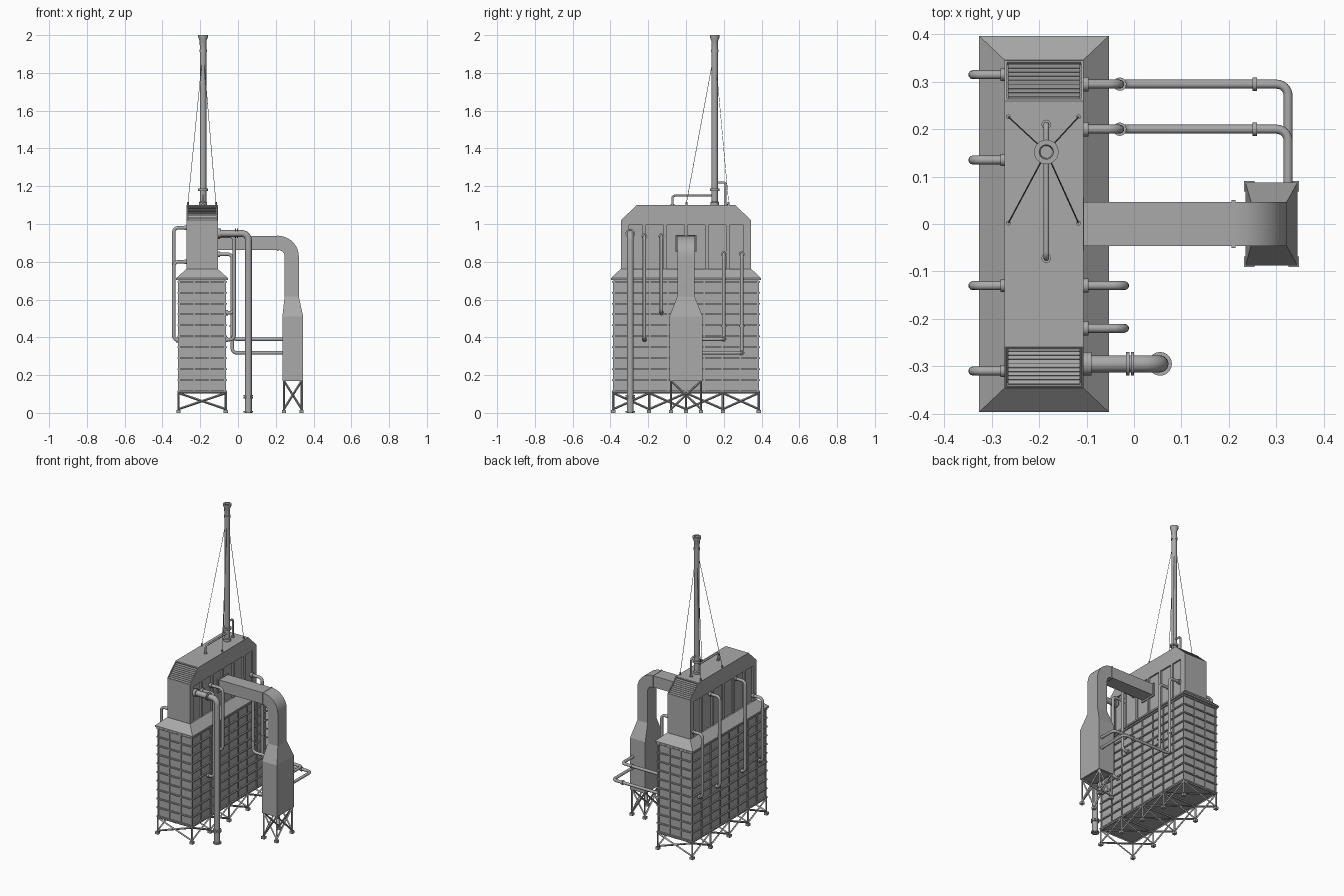
import bpy, bmesh, math
from mathutils import Vector

cube = bpy.data.objects.get("Cube")
if cube:
    bpy.data.objects.remove(cube)

grey = bpy.data.materials.new("plain_grey_metal")
grey.use_nodes = True
grey.diffuse_color = (0.4, 0.4, 0.4, 1)
grey.node_tree.nodes["Principled BSDF"].inputs["Base Color"].default_value = (0.4, 0.4, 0.4, 1)


def link(name, data):
    ob = bpy.data.objects.new(name, data)
    data.materials.append(grey)
    bpy.context.collection.objects.link(ob)
    return ob


def finish(name, bm, smooth=False):
    bmesh.ops.recalc_face_normals(bm, faces=bm.faces)
    me = bpy.data.meshes.new(name)
    bm.to_mesh(me)
    bm.free()
    ob = link(name, me)
    if smooth:
        bpy.ops.object.select_all(action='DESELECT')
        ob.select_set(True)
        bpy.context.view_layer.objects.active = ob
        bpy.ops.object.shade_smooth_by_angle()
    return ob


def loft(bm, rings):
    """Skin a list of equal-length point rings, capped at both ends."""
    vs = [[bm.verts.new(p) for p in r] for r in rings]
    n = len(vs[0])
    for a, b in zip(vs, vs[1:]):
        for i in range(n):
            bm.faces.new((a[i], a[(i + 1) % n], b[(i + 1) % n], b[i]))
    return bm.faces.new(vs[0]), bm.faces.new(vs[-1])


def rect(x, y, z, hx, hy):
    return [(x - hx, y - hy, z), (x + hx, y - hy, z), (x + hx, y + hy, z), (x - hx, y + hy, z)]


def box(bm, x, y, z0, z1, hx, hy):
    loft(bm, [rect(x, y, z0, hx, hy), rect(x, y, z1, hx, hy)])


def disc(bm, centre, axis, r, h):
    rot = Vector((0, 0, 1)).rotation_difference(Vector(axis)).to_matrix().to_4x4()
    rot.translation = centre
    bmesh.ops.create_cone(bm, cap_ends=True, segments=20, radius1=r, radius2=r, depth=h, matrix=rot)


def rods(name, paths, r, res=0):
    """Round tubes, or square bars when res is 0, along straight-segment paths."""
    cu = bpy.data.curves.new(name, 'CURVE')
    cu.dimensions = '3D'
    cu.bevel_depth, cu.bevel_resolution, cu.use_fill_caps = r, res, True
    for path in paths:
        sp = cu.splines.new('POLY')
        sp.points.add(len(path) - 1)
        for p, co in zip(sp.points, path):
            p.co = (*co, 1)
        sp.use_smooth = res > 0
    return link(name, cu)


def rounded(path, rad):
    """Replace each corner of a path with an elbow."""
    pts = [Vector(p) for p in path]
    out = [pts[0]]
    for a, b, c in zip(pts, pts[1:], pts[2:]):
        p, q = b + (a - b).normalized() * rad, b + (c - b).normalized() * rad
        o = p + q - b
        for i in range(7):
            t = i * math.pi / 12
            out.append(o + (p - o) * math.cos(t) + (q - o) * math.sin(t))
    return out + [pts[-1]]


CX = -0.19

# Lower casing with a grid of raised ribs
bm = bmesh.new()
box(bm, CX, 0, 0.11, 0.71, 0.122, 0.382)
finish("lower_casing", bm)
bm = bmesh.new()
for i in range(11):
    z = 0.115 + i * 0.058
    box(bm, CX, 0, z - 0.004, z + 0.004, 0.131, 0.391)
for s in (-1, 1):
    for i in range(9):
        box(bm, CX + s * 0.122, -0.382 + i * 0.0955, 0.11, 0.7, 0.005, 0.004)
    for i in range(4):
        box(bm, CX - 0.122 + i * 0.0813, s * 0.382, 0.11, 0.7, 0.004, 0.005)
finish("casing_ribs", bm)

# Sloping shoulder roof with an eave
bm = bmesh.new()
loft(bm, [rect(CX, 0, 0.703, 0.137, 0.397), rect(CX, 0, 0.713, 0.137, 0.397),
          rect(CX, 0, 0.762, 0.083, 0.346)])
finish("shoulder_roof", bm)

# Upper casing: recessed walls between pilasters under a chamfered cap
def prism(bm, hx, prof):
    loft(bm, [[(CX + s * hx, y, z) for y, z in prof] for s in (-1, 1)])

bm = bmesh.new()
prism(bm, 0.073, [(-0.345, 0.75), (0.345, 0.75), (0.345, 1.01), (-0.345, 1.01)])
for y in (-0.325, -0.22, -0.11, 0, 0.11, 0.22, 0.325):
    box(bm, CX, y, 0.75, 1.005, 0.083, 0.02 if abs(y) > 0.3 else 0.009)
finish("upper_walls", bm)
bm = bmesh.new()
prism(bm, 0.083, [(-0.345, 0.995), (0.345, 0.995), (0.345, 1.02), (0.26, 1.1), (-0.26, 1.1), (-0.345, 1.02)])
bmesh.ops.recalc_face_normals(bm, faces=bm.faces)
slopes = [f for f in bm.faces if abs(f.normal.y) > 0.3 and f.normal.z > 0.3]
bmesh.ops.inset_individual(bm, faces=slopes, thickness=0.007, depth=0)
bmesh.ops.inset_individual(bm, faces=slopes, thickness=0.0005, depth=-0.008)
finish("upper_cap", bm)

# Louvre slats in both sloping ends
bm = bmesh.new()
for s in (-1, 1):
    for i in range(9):
        t = (i + 0.9) / 9.8
        y, z = s * (0.345 - 0.085 * t), 1.02 + 0.08 * t
        loft(bm, [[(CX + e * 0.076, y + a * s, z + b) for a, b in
                   ((-0.007, -0.005), (-0.009, -0.001), (0.0, 0.001), (0.001, -0.003))] for e in (-1, 1)])
finish("louvre_slats", bm)

# Support frames: legs, feet, rails and cross braces
def frame(name, cx, hx, ys, top, r):
    bm, bars = bmesh.new(), []
    xs = (cx - hx, cx + hx)
    for x in xs:
        for y in ys:
            bars.append([(x, y, 0), (x, y, top)])
            box(bm, x, y, 0, 0.016, 0.011, 0.011)
        bars.append([(x, ys[0], top - r), (x, ys[-1], top - r)])
        for a, b in zip(ys, ys[1:]):
            bars += [[(x, a, 0.02), (x, b, top - 0.01)], [(x, b, 0.02), (x, a, top - 0.01)]]
    for y in ys:
        bars.append([(xs[0], y, top - r), (xs[1], y, top - r)])
        bars += [[(xs[0], y, 0.02), (xs[1], y, top - 0.01)], [(xs[1], y, 0.02), (xs[0], y, top - 0.01)]]
    finish(name + "_feet", bm)
    rods(name + "_frame", bars, r)

frame("casing", CX, 0.125, (-0.385, -0.195, 0, 0.195, 0.385), 0.115, 0.006)
frame("hopper", 0.29, 0.047, (-0.08, 0.08), 0.18, 0.006)

# Rectangular duct with a curved bend into the side tower
bm = bmesh.new()
def section(x, z, a):
    dx, dz = math.sin(a) * 0.0375, math.cos(a) * 0.0375
    return [(x - dx, -0.046, z - dz), (x + dx, -0.046, z + dz), (x + dx, 0.046, z + dz), (x - dx, 0.046, z - dz)]

rings = [section(-0.12, 0.9, 0)]
for i in range(13):
    a = i * math.pi / 24
    rings.append(section(0.212 + 0.0725 * math.sin(a), 0.8275 + 0.0725 * math.cos(a), a))
rings.append(section(0.2845, 0.61, math.pi / 2))
loft(bm, rings)
finish("duct", bm, True)
bm = bmesh.new()
for x, g in ((-0.109, 0.01), (0.21, 0.005)):
    box(bm, x, 0, 0.8625 - g, 0.9375 + g * 0.4, 0.004, 0.046 + g)
finish("duct_flanges", bm)
bm = bmesh.new()
loft(bm, [rect(0.29, 0, 0.17, 0.055, 0.088), rect(0.29, 0, 0.51, 0.055, 0.088),
          rect(0.2845, 0, 0.615, 0.0375, 0.046)])
finish("side_tower", bm)

# Chimney with collars and an open top
bm = bmesh.new()
prof = [(0.022, 1.1), (0.022, 1.115), (0.017, 1.12), (0.017, 1.175), (0.026, 1.175), (0.026, 1.188),
        (0.017, 1.188), (0.017, 1.91), (0.02, 1.91), (0.02, 1.925), (0.017, 1.925), (0.018, 1.97),
        (0.026, 1.99), (0.026, 2.0), (0.015, 2.0), (0.013, 1.95)]
loft(bm, [[(-0.185 + r * math.cos(k * math.pi / 10), 0.152 + r * math.sin(k * math.pi / 10), z)
           for k in range(20)] for r, z in prof])
finish("chimney", bm, True)

# Guy wires and their anchors
anchors = [(x, y) for x in (-0.265, -0.117) for y in (0.002, 0.226)]
rods("guy_wires", [[(x, y, 1.11), (-0.185, 0.152, 1.92)] for x, y in anchors], 0.0015)
bm = bmesh.new()
for x, y in anchors:
    disc(bm, (x, y, 1.107), (0, 0, 1), 0.005, 0.018)
finish("wire_anchors", bm, True)

# Pipes, each with collars at wall joints
collars = bmesh.new()
small, thin = [], []
for y, top in ((0.315, 0.8), (0.135, 0.98), (-0.13, 0.98), (-0.31, 0.8)):
    small.append([(-0.26, y, top), (-0.34, y, top), (-0.34, y, 0.385), (-0.31, y, 0.385)])
    disc(collars, (-0.276, y, top), (1, 0, 0), 0.013, 0.012)
    disc(collars, (-0.322, y, 0.385), (1, 0, 0), 0.013, 0.01)
for y, low in ((-0.13, 0.53), (-0.22, 0.388)):
    small.append([(-0.12, y, 0.935), (-0.02, y, 0.935), (-0.02, y, low), (-0.07, y, low)])
    disc(collars, (-0.103, y, 0.935), (1, 0, 0), 0.015, 0.014)
    disc(collars, (-0.058, y, low), (1, 0, 0), 0.014, 0.01)
for y, low in ((0.2, 0.39), (0.295, 0.318)):
    small.append([(-0.12, y, 0.84), (-0.03, y, 0.84), (-0.03, y, low), (0.325, y, low), (0.325, 0.08, low)])
    disc(collars, (-0.103, y, 0.84), (1, 0, 0), 0.015, 0.014)
    disc(collars, (-0.03, y, 0.46), (0, 0, 1), 0.014, 0.01)
    disc(collars, (0.255, y, low), (1, 0, 0), 0.014, 0.01)
rods("service_pipes", [rounded(p, 0.024) for p in small], 0.0095, 3)

thin = [[(-0.185, -0.072, 1.1), (-0.185, -0.072, 1.15), (-0.185, 0.15, 1.15)],
        [(-0.185, 0.15, 1.22), (-0.185, 0.21, 1.22), (-0.185, 0.21, 1.1)]]
rods("roof_pipes", [rounded(p, 0.014) for p in thin], 0.006, 3)
for y in (-0.072, 0.21):
    disc(collars, (-0.185, y, 1.102), (0, 0, 1), 0.01, 0.008)

main = [(-0.12, -0.295, 0.95), (0.055, -0.295, 0.95), (0.055, -0.295, 0)]
rods("drain_pipe", [rounded(main, 0.035)], 0.018, 4)
for x in (-0.099, -0.013, -0.003):
    disc(collars, (x, -0.295, 0.95), (1, 0, 0), 0.025, 0.018 if x < -0.05 else 0.007)
for z in (0.006, 0.08, 0.09):
    disc(collars, (0.055, -0.295, z), (0, 0, 1), 0.025, 0.008)
finish("pipe_collars", collars, True)
